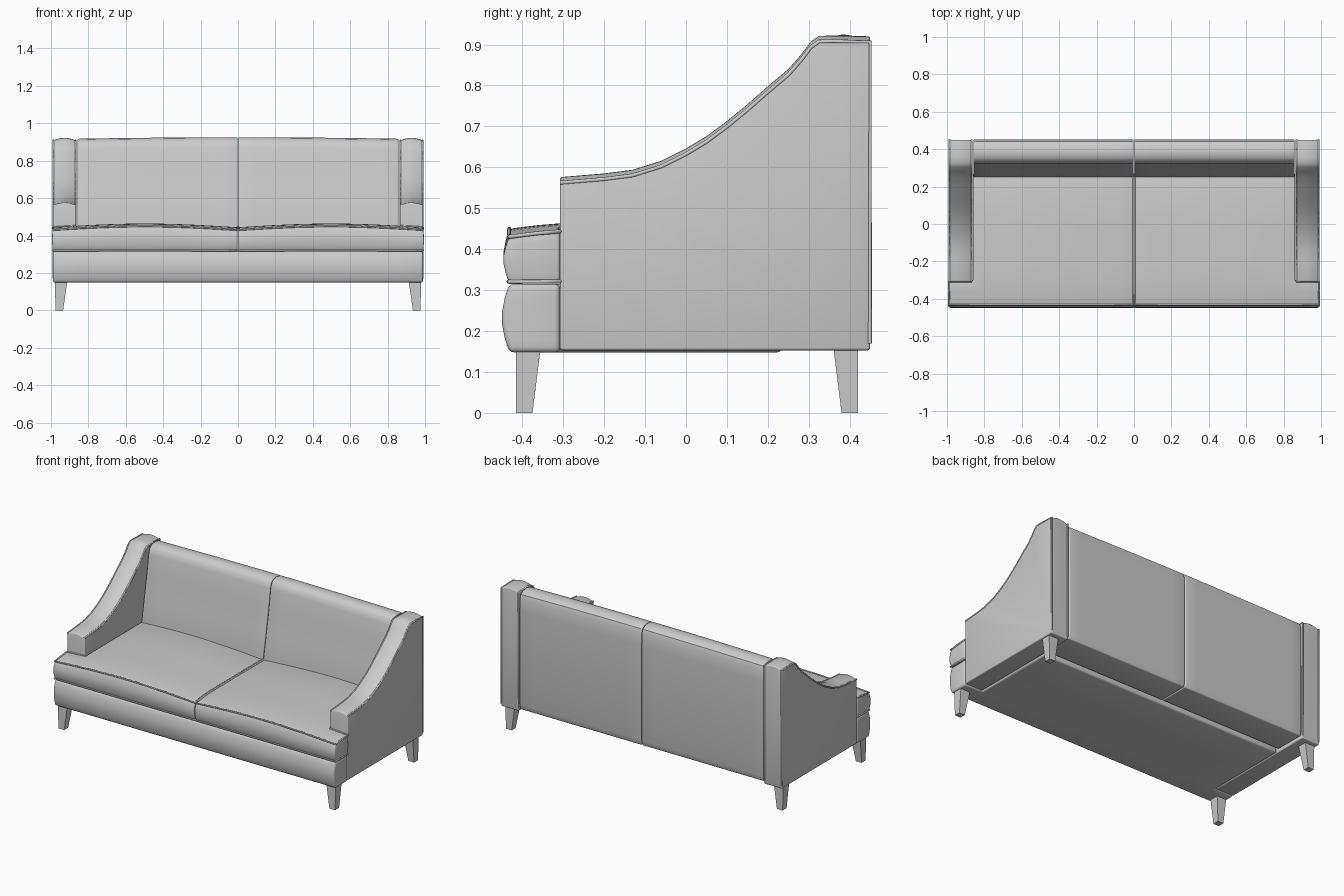
import bpy, bmesh, math

cube = bpy.data.objects.get("Cube")
if cube:
    bpy.data.objects.remove(cube, do_unlink=True)

GREY = (0.6, 0.6, 0.6, 1)
fabric = bpy.data.materials.new("grey_fabric")
fabric.use_nodes = True
fabric.diffuse_color = GREY
fabric.node_tree.nodes["Principled BSDF"].inputs["Base Color"].default_value = GREY

ARM_IN, ARM_OUT, ARM_FRONT = 0.865, 0.99, -0.308


def finish(name, bm, bevel=0.0):
    """Turn a bmesh into a bevelled, smooth-shaded object."""
    bmesh.ops.recalc_face_normals(bm, faces=bm.faces[:])
    mesh = bpy.data.meshes.new(name)
    bm.to_mesh(mesh)
    bm.free()
    mesh.materials.append(fabric)
    ob = bpy.data.objects.new(name, mesh)
    bpy.context.collection.objects.link(ob)
    bpy.ops.object.select_all(action="DESELECT")
    ob.select_set(True)
    bpy.context.view_layer.objects.active = ob
    if bevel:
        mod = ob.modifiers.new("soft_edges", "BEVEL")
        mod.width, mod.segments = bevel, 3
        mod.angle_limit = math.radians(40)
        bpy.ops.object.modifier_apply(modifier=mod.name)
        bpy.ops.object.shade_smooth_by_angle(angle=math.radians(35))
    return ob


def loft(name, xs, section, bevel):
    """Skin matching closed (y, z) sections placed along x."""
    bm = bmesh.new()
    rings = [[bm.verts.new((x, y, z)) for y, z in section(x)] for x in xs]
    for a, b in zip(rings, rings[1:]):
        for i in range(len(a)):
            j = (i + 1) % len(a)
            bm.faces.new((a[i], a[j], b[j], b[i]))
    bm.faces.new(rings[0])
    bm.faces.new(rings[-1])
    return finish(name, bm, bevel)


def tee_slab(name, xs, ys, height, shape, bevel):
    """Slab that widens in front of the arms, then shaped point by point."""
    bm = bmesh.new()
    grid = {(x, y): bm.verts.new((x, y, 0)) for x in xs for y in ys}
    for x0, x1 in zip(xs, xs[1:]):
        for y0, y1 in zip(ys, ys[1:]):
            if abs(x0 + x1) / 2 < ARM_IN or y1 <= ARM_FRONT + 0.001:
                bm.faces.new([grid[k] for k in ((x0, y0), (x1, y0), (x1, y1), (x0, y1))])
    bmesh.ops.delete(bm, geom=[v for v in bm.verts if not v.link_faces], context="VERTS")
    new = bmesh.ops.extrude_face_region(bm, geom=bm.faces[:])["geom"]
    for v in new:
        if isinstance(v, bmesh.types.BMVert):
            v.co.z = height
    walls = [e for e in bm.edges if abs(e.verts[0].co.z - e.verts[1].co.z) > height / 2]
    bmesh.ops.subdivide_edges(bm, edges=walls, cuts=4)
    for v in bm.verts:
        v.co = shape(v.co.x, v.co.y, v.co.z / height)
    return finish(name, bm, bevel)


def piping(name, points, radius, cyclic=False):
    """Thin welt cord following a path."""
    curve = bpy.data.curves.new(name, "CURVE")
    curve.dimensions = "3D"
    curve.bevel_depth, curve.bevel_resolution = radius, 2
    spline = curve.splines.new("POLY")
    spline.points.add(len(points) - 1)
    for p, co in zip(spline.points, points):
        p.co = (*co, 1)
    spline.use_cyclic_u = cyclic
    curve.materials.append(fabric)
    ob = bpy.data.objects.new(name, curve)
    bpy.context.collection.objects.link(ob)


def spread(a, b, n):
    return [a + (b - a) * i / n for i in range(n + 1)]


# Seat base with bulging front rail
def base_shape(x, y, t):
    bulge = 0.018 * math.sin(math.pi * t) if y < -0.42 else 0
    return (x, y - bulge, 0.148 + 0.167 * t)


half = spread(0, ARM_IN - 0.005, 4) + [ARM_OUT]
base_xs = [-x for x in reversed(half[1:])] + half
tee_slab("seat_base", base_xs, [-0.432, ARM_FRONT, 0.0, 0.235], 0.167, base_shape, 0.012)

# Arm outline: sloping top edge from front to back
ARM_TOP = [(ARM_FRONT, 0.562), (-0.2, 0.571), (-0.13, 0.580), (-0.06, 0.602), (0, 0.632),
           (0.05, 0.662), (0.1, 0.699), (0.15, 0.740), (0.2, 0.784), (0.25, 0.826),
           (0.28, 0.860), (0.305, 0.893), (0.325, 0.907), (0.36, 0.908), (0.45, 0.906)]


def arm_section(x):
    across = (abs(x) - ARM_IN) / (ARM_OUT - ARM_IN)
    crown = 0.014 * math.sin(math.pi * across)
    top = [(y, z + crown) for y, z in ARM_TOP]
    return [(ARM_FRONT, 0.153)] + top + [(0.45, 0.153)]


# Back outline: leaning front, rolled top, upright rear
BACK = [(0.25, 0.165), (0.25, 0.45), (0.278, 0.6), (0.305, 0.75), (0.322, 0.86),
        (0.332, 0.893), (0.352, 0.911), (0.385, 0.917), (0.42, 0.911), (0.442, 0.896),
        (0.451, 0.87), (0.453, 0.8), (0.453, 0.2), (0.445, 0.165)]


def back_section(x):
    lift = 0.008 * (1 - (x / ARM_IN) ** 2)
    return [(y, z + lift * (z > 0.85)) for y, z in BACK]


def cushion_shape(x, y, t):
    a = abs(x)
    top = 0.43 + 0.02 * math.sin(math.pi * min(a / 0.995, 1))
    top += 0.014 * math.sin(math.pi / 2 * min(1, (y + 0.43) / 0.16))
    bulge = math.sin(math.pi * t)
    return (x + math.copysign(0.004, x) * bulge * (a > 0.98),
            y - 0.014 * bulge * (y < -0.42), 0.317 + (top - 0.317) * t)


for side, label in ((1, "left"), (-1, "right")):
    # Arm and its welts
    loft(label + "_arm", [side * x for x in spread(ARM_IN, ARM_OUT, 8)], arm_section, 0.006)
    for x, place in ((ARM_IN + 0.003, "inner"), (ARM_OUT - 0.003, "outer")):
        path = [(side * x, y, z) for y, z in arm_section(ARM_IN)[1:-1]]
        path += [(side * x, 0.449, 0.17)]
        piping(f"{label}_arm_{place}_welt", path, 0.005)

    # Back half
    loft(label + "_back", [side * x for x in spread(0.002, ARM_IN - 0.007, 10)],
         back_section, 0.006)

    # Seat cushion and its welts
    xs = spread(0.003, ARM_IN - 0.003, 12) + [0.93, 0.99]
    ys = [-0.432, -0.40, -0.36, ARM_FRONT, -0.2, 0.0, 0.27]
    tee_slab(label + "_seat_cushion", [side * x for x in xs], ys, 0.12, cushion_shape, 0.008)
    edge = [(0.004, y) for y in reversed(ys)] + [(x, ys[0]) for x in xs[1:]]
    edge += [(0.99, y) for y in ys[1:4]] + [(ARM_IN, ARM_FRONT)]
    for t, place in ((1, "top"), (0.03, "bottom")):
        piping(f"{label}_cushion_{place}_welt",
               [cushion_shape(side * x, y, t) for x, y in edge], 0.005)

    # Tapered square legs
    for place, top_y, foot_y in (("front", (-0.415, -0.355), (-0.415, -0.375)),
                                 ("back", (0.36, 0.42), (0.38, 0.42))):
        bm = bmesh.new()
        for z, (x0, x1), (y0, y1) in ((0, (0.935, 0.975), foot_y),
                                      (0.16, (0.912, 0.98), top_y)):
            for x, y in ((x0, y0), (x1, y0), (x1, y1), (x0, y1)):
                bm.verts.new((side * x, y, z))
        bmesh.ops.convex_hull(bm, input=bm.verts[:])
        finish(f"{label}_{place}_leg", bm)
